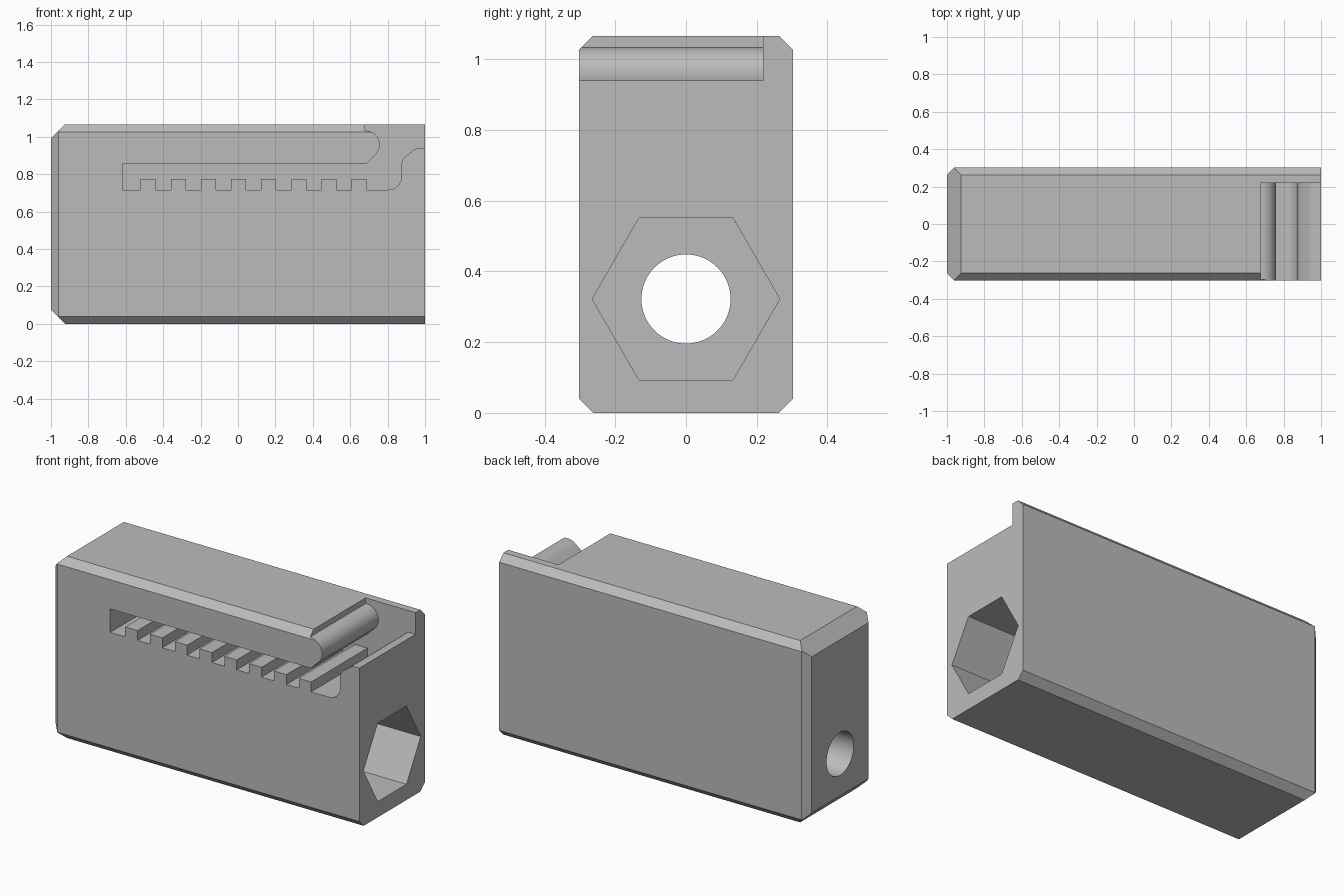
import bpy, bmesh, math
from mathutils import Vector

cube = bpy.data.objects.get("Cube")
if cube:
    bpy.data.objects.remove(cube)

# Overall size
HALF_Y, TOP = 0.303, 1.066
CHAMFER, END_CHAMFER = 0.04, 0.075

grey = bpy.data.materials.new("plain grey")
grey.use_nodes = True
colour = (0.5, 0.5, 0.5, 1)
grey.diffuse_color = colour
grey.node_tree.nodes["Principled BSDF"].inputs["Base Color"].default_value = colour


def make_object(name, bm):
    bmesh.ops.recalc_face_normals(bm, faces=bm.faces[:])
    mesh = bpy.data.meshes.new(name)
    bm.to_mesh(mesh)
    bm.free()
    mesh.materials.append(grey)
    obj = bpy.data.objects.new(name, mesh)
    bpy.context.collection.objects.link(obj)
    return obj


def prism(name, points, depth):
    """Extrude a closed outline of 3D points along a depth vector."""
    bm = bmesh.new()
    face = bm.faces.new([bm.verts.new(p) for p in points])
    ext = bmesh.ops.extrude_face_region(bm, geom=[face])["geom"]
    bmesh.ops.translate(bm, vec=depth, verts=[v for v in ext if isinstance(v, bmesh.types.BMVert)])
    return make_object(name, bm)


def arc(cx, cz, r, start, end, steps):
    angles = [math.radians(start + (end - start) * i / steps) for i in range(steps + 1)]
    return [(cx + r * math.cos(a), cz + r * math.sin(a)) for a in angles]


def ring(x, z, r, sides):
    return [(x, r * math.cos(math.tau * i / sides), z + r * math.sin(math.tau * i / sides))
            for i in range(sides)]


def slice_off(bm, point, normal):
    bmesh.ops.bisect_plane(bm, geom=bm.verts[:] + bm.edges[:] + bm.faces[:],
                           plane_co=point, plane_no=normal, clear_outer=True)
    bmesh.ops.holes_fill(bm, edges=[e for e in bm.edges if e.is_boundary])


# Main block with chamfered long edges and chamfered closed end
bm = bmesh.new()
bmesh.ops.create_cube(bm, size=1)
for v in bm.verts:
    v.co = (v.co.x * 2, v.co.y * 2 * HALF_Y, (v.co.z + 0.5) * TOP)
for z, up in ((0, -1), (TOP, 1)):
    for side in (-1, 1):
        slice_off(bm, Vector((0, side * HALF_Y, z - up * CHAMFER)), Vector((0, side, up)))
    slice_off(bm, Vector((-1, 0, z - up * END_CHAMFER)), Vector((-1, 0, up)))
for side in (-1, 1):
    slice_off(bm, Vector((-1, side * (HALF_Y - CHAMFER), 0)), Vector((-1, side, 0)))
body = make_object("housing", bm)

# Slot outline: hooked lip, upper wall, notched floor, curved exit
FLOOR, NOTCH_TOP = 0.717, 0.775
slot = [(0.675, 1.2), (0.675, 1.033)]
slot += arc(0.683, 0.958, 0.075, 90, -45, 14)
slot += [(0.685, 0.855), (-0.617, 0.855), (-0.617, FLOOR)]
for i in range(8):
    x = -0.52 + i * 0.161
    slot += [(x, FLOOR), (x, NOTCH_TOP), (x + 0.08, NOTCH_TOP), (x + 0.08, FLOOR)]
slot += arc(0.804, 0.787, 0.07, -90, 0, 8)
slot += arc(0.934, 0.85, 0.06, 180, 135, 4)
slot += arc(0.972, 0.88, 0.06, 135, 90, 4)
slot += [(1.1, 0.94), (1.1, 1.2)]

cutters = [
    prism("slot_cutter", [(x, -0.5, z) for x, z in slot], Vector((0, 0.718, 0))),
    prism("hex_bore_cutter", ring(1.1, 0.322, 0.265, 6), Vector((-1.85, 0, 0))),
    prism("round_hole_cutter", ring(-1.1, 0.322, 0.126, 64), Vector((0.6, 0, 0))),
]
for cutter in cutters:
    mod = body.modifiers.new(cutter.name, "BOOLEAN")
    mod.operation, mod.solver, mod.object = "DIFFERENCE", "EXACT", cutter

# Bake the cuts and discard the cutters
bpy.context.view_layer.update()
evaluated = body.evaluated_get(bpy.context.evaluated_depsgraph_get())
body.data = bpy.data.meshes.new_from_object(evaluated)
body.modifiers.clear()
for cutter in cutters:
    bpy.data.objects.remove(cutter)

bpy.ops.object.select_all(action="DESELECT")
body.select_set(True)
bpy.context.view_layer.objects.active = body
bpy.ops.object.shade_smooth_by_angle(angle=math.radians(25))
